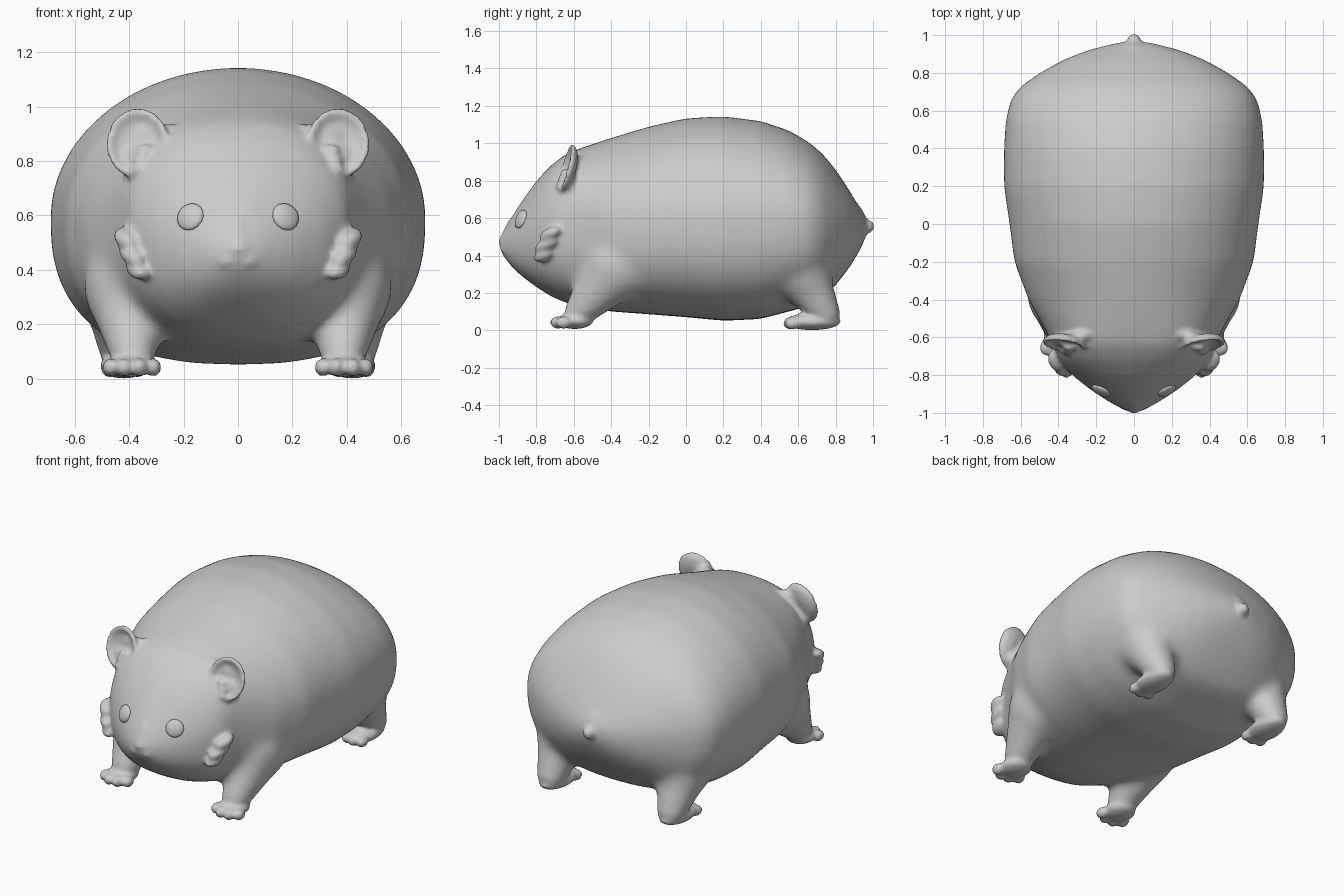
import bpy, bmesh, math
from mathutils import Vector, Matrix

if "Cube" in bpy.data.objects:
    bpy.data.objects.remove(bpy.data.objects["Cube"])

grey = bpy.data.materials.new("soft grey")
grey.diffuse_color = (0.6, 0.6, 0.6, 1)
grey.use_nodes = True
grey.node_tree.nodes["Principled BSDF"].inputs["Base Color"].default_value = grey.diffuse_color

# Unit ball, copied for every rounded piece
ball = bpy.data.meshes.new("ball")
bm = bmesh.new()
bmesh.ops.create_uvsphere(bm, u_segments=16, v_segments=10, radius=1)
bm.to_mesh(ball)
bm.free()


def finish(bm, name):
    me = bpy.data.meshes.new(name)
    bm.to_mesh(me)
    bm.free()
    ob = bpy.data.objects.new(name, me)
    bpy.context.collection.objects.link(ob)
    me.materials.append(grey)
    me.shade_smooth()
    return ob


def fuse(ob, voxel, rounds):
    """Melt overlapping pieces into one soft skin."""
    rm = ob.modifiers.new("fuse", 'REMESH')
    rm.mode, rm.voxel_size, rm.use_smooth_shade = 'VOXEL', voxel, True
    sm = ob.modifiers.new("soften", 'SMOOTH')
    sm.factor, sm.iterations = .5, rounds
    bpy.context.view_layer.update()
    return ob.evaluated_get(bpy.context.evaluated_depsgraph_get())


def add(bm, me, m):
    me = me.copy()
    me.transform(m)
    bm.from_mesh(me)
    bpy.data.meshes.remove(me)


def blob(bm, loc, size, rot=(0, 0, 0)):
    """Ellipsoid with radii `size`, turned by `rot` degrees."""
    turn = [Matrix.Rotation(math.radians(a), 4, ax) for a, ax in zip(rot, "XYZ")]
    add(bm, ball, Matrix.Translation(loc) @ turn[2] @ turn[1] @ turn[0] @ Matrix.Diagonal((*size, 1)))


def limb(bm, a, b, ra, rb, n=12, flare=1.0):
    """Tapered limb from point a to point b, with radii ra and rb."""
    a, b, ra, rb = map(Vector, (a, b, ra, rb))
    for i in range(n):
        t = i / (n - 1)
        blob(bm, a.lerp(b, t), ra.lerp(rb, t ** flare))


def lathe(bm, prof, m, steps=28):
    """Spin (radius, y) points around the y axis, then place with m."""
    part = bmesh.new()
    vs = [part.verts.new((r, y, 0)) for r, y in prof]
    es = [part.edges.new(e) for e in zip(vs, vs[1:])]
    bmesh.ops.spin(part, geom=vs + es, cent=(0, 0, 0), axis=(0, 1, 0), angle=2 * math.pi, steps=steps)
    bmesh.ops.remove_doubles(part, verts=part.verts, dist=1e-4)
    bmesh.ops.recalc_face_normals(part, faces=part.faces)
    me = bpy.data.meshes.new("part")
    part.to_mesh(me)
    part.free()
    add(bm, me, m)
    bpy.data.meshes.remove(me)


# Torso and head: y, half width, bottom, top, height of widest point
sections = [
    (-1.0, .03, .43, .49, .46), (-.97, .09, .385, .545, .46), (-.93, .155, .335, .615, .47),
    (-.88, .23, .29, .69, .48), (-.8, .33, .23, .80, .51), (-.72, .40, .18, .885, .54),
    (-.64, .43, .145, .945, .55), (-.55, .475, .12, .98, .55), (-.4, .56, .10, 1.03, .56),
    (-.2, .635, .085, 1.09, .57), (0, .66, .07, 1.135, .58), (.2, .69, .05, 1.145, .59),
    (.4, .69, .06, 1.12, .59), (.55, .68, .1, 1.07, .59), (.66, .655, .13, 1.005, .58),
    (.73, .60, .165, .945, .57), (.8, .50, .24, .86, .56), (.87, .375, .33, .755, .56),
    (.92, .25, .41, .67, .55), (.965, .08, .5, .6, .55)]
bm = bmesh.new()
N = 40
rings = []
for y, w, lo, hi, mid in sections:
    ring = []
    # snout pinched above, skull boxy, back round
    top = 1.6 + .9 * min(1, max(0, (y + .95) / .3)) if y < -.6 else 2.3 if y < -.5 else 2.0
    for i in range(N):
        a = 2 * math.pi * i / N
        c, s = math.cos(a), math.sin(a)
        p = 2.5 if s < 0 else top
        x = math.copysign(abs(c) ** (2 / p), c) * w
        z = math.copysign(abs(s) ** (2 / p), s) * (hi - mid if s > 0 else mid - lo) + mid
        ring.append(bm.verts.new((x, y, z)))
    rings.append(ring)
for r, q in zip(rings, rings[1:]):
    for i in range(N):
        bm.faces.new((r[i], r[(i + 1) % N], q[(i + 1) % N], q[i]))
bm.faces.new(rings[0])
bm.faces.new(rings[-1])
bmesh.ops.recalc_face_normals(bm, faces=bm.faces)

# Legs melting broadly into the torso
for s in (-1, 1):
    limb(bm, (s * .41, -.37, .34), (s * .385, -.575, .085), (.16, .19, .19), (.09, .088, .07), flare=.85)
    limb(bm, (s * .42, .62, .30), (s * .42, .748, .075), (.16, .16, .16), (.09, .088, .07), flare=.8)
draft = finish(bm, "draft")
torso = fuse(draft, .02, 24)

# Finer pieces on top of the softened torso
bm = bmesh.new()
bm.from_mesh(torso.to_mesh())
torso.to_mesh_clear()
bpy.data.objects.remove(draft)

# Muzzle with a nose and two lips
limb(bm, (0, -.90, .56), (0, -.962, .475), (.05, .06, .05), (.05, .04, .035), 8)
ear_profile = [(0, .03), (.06, .028), (.1, .012), (.119, -.008), (.12, -.022), (.11, -.03),
               (.098, -.022), (.075, -.004), (.04, .004), (0, .006)]
for s in (-1, 1):
    blob(bm, (s * .037, -.95, .433), (.045, .04, .033))
    # Feet and toes
    blob(bm, (s * .39, -.595, .05), (.09, .10, .043))
    for x, y in ((.312, -.655), (.362, -.685), (.42, -.685), (.468, -.655)):
        blob(bm, (s * x, y, .042), (.031, .042, .034))
    blob(bm, (s * .42, .675, .046), (.088, .155, .045))
    for x, y in ((.37, .57), (.42, .56), (.47, .57)):
        blob(bm, (s * x, y, .036), (.033, .042, .032))
    # Ear: a shallow dish, with its root and an inner tuft
    lathe(bm, ear_profile, Matrix.Translation((s * .367, -.622, .862))
          @ Matrix.Rotation(math.radians(-14), 4, 'X') @ Matrix.Rotation(math.radians(s * 8), 4, 'Z')
          @ Matrix.Diagonal((.97, 1, 1.1, 1)))
    limb(bm, (s * .22, -.575, .875), (s * .33, -.605, .86), (.06, .05, .06), (.06, .022, .08), 7)
    limb(bm, (s * .34, -.60, .72), (s * .36, -.62, .80), (.07, .06, .05), (.075, .028, .06), 7)
    for x, y, z in ((.345, -.648, .842), (.353, -.66, .806), (.362, -.672, .77)):
        blob(bm, (s * x, y, z), (.032, .025, .019), (0, s * 15, 0))
    # Cheek fur: three stacked lobes
    for x, y, z, l in ((.41, -.725, .515, .065), (.39, -.745, .458, .075), (.367, -.76, .402, .062)):
        blob(bm, (s * x, y, z), (.044, l, .033), (25, 0, s * -25))
# Tail stub with a flared root
lathe(bm, [(0, .90), (.14, .905), (.085, .945), (.05, .962), (.036, .974), (.031, .988), (.02, 1.002), (0, 1.006)],
      Matrix.Translation((0, 0, .555)))
body = finish(bm, "body")
solid = fuse(body, .0125, 3)

# Eyes, seated on the face
seats = [(s, solid.ray_cast(Vector((s * .175, -2, .595)), Vector((0, 1, 0)))) for s in (-1, 1)]
for s, (hit, loc, nor, _) in seats:
    bm = bmesh.new()
    blob(bm, (0, 0, 0), (.053, .053, .02))
    bm.transform(Matrix.Translation(loc) @ nor.to_track_quat('Z', 'Y').to_matrix().to_4x4())
    finish(bm, "left_eye" if s < 0 else "right_eye")
bpy.data.meshes.remove(ball)
